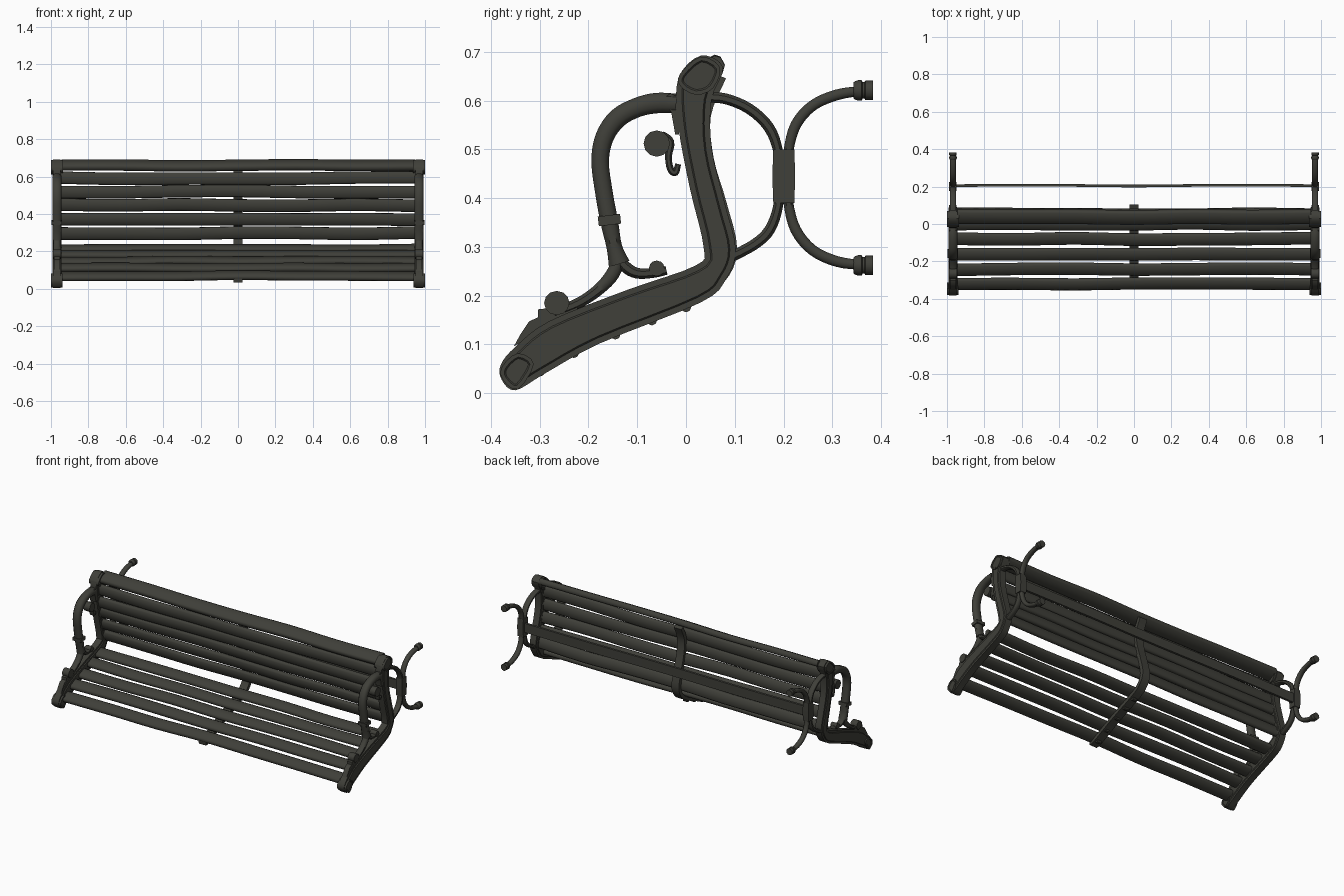
import bpy, bmesh, math, random
from mathutils import Vector

if "Cube" in bpy.data.objects:
    bpy.data.objects.remove(bpy.data.objects["Cube"])

random.seed(4)
mat = bpy.data.materials.new("dark olive paint")
mat.diffuse_color = (0.05, 0.05, 0.041, 1)
mat.use_nodes = True
mat.node_tree.nodes["Principled BSDF"].inputs["Base Color"].default_value = mat.diffuse_color


def finish(name, bm, angle=35):
    bmesh.ops.recalc_face_normals(bm, faces=bm.faces[:])
    me = bpy.data.meshes.new(name)
    bm.to_mesh(me)
    bm.free()
    ob = bpy.data.objects.new(name, me)
    bpy.context.collection.objects.link(ob)
    me.materials.append(mat)
    bpy.ops.object.select_all(action='DESELECT')
    ob.select_set(True)
    bpy.context.view_layer.objects.active = ob
    bpy.ops.object.shade_smooth_by_angle(angle=math.radians(angle))
    return ob


def spline(pts, n=4, closed=False):
    """Smooth curve through the points, of any dimension."""
    P = [Vector(p) for p in pts]
    m = len(P)
    get = (lambda i: P[i % m]) if closed else (lambda i: P[max(0, min(m - 1, i))])
    out = []
    for i in range(m if closed else m - 1):
        a, b, c, d = get(i - 1), get(i), get(i + 1), get(i + 2)
        for k in range(n):
            t = k / n
            out.append(0.5 * (2 * b + (c - a) * t + (2 * a - 5 * b + 4 * c - d) * t * t
                              + (3 * b - a - 3 * c + d) * t ** 3))
    if not closed:
        out.append(P[-1])
    return out


def bridge(bm, rings):
    n = len(rings[0])
    for a, b in zip(rings, rings[1:]):
        for i in range(n):
            bm.faces.new((a[i], a[(i + 1) % n], b[(i + 1) % n], b[i]))
    bm.faces.new(rings[0])
    bm.faces.new(rings[-1][::-1])


def ribbon(name, path, x, hx, flat=False):
    """Sweep a rounded section along (y, z, half thickness) points."""
    pts = spline([Vector(p) for p in path])
    bm = bmesh.new()
    rings = []
    for i, p in enumerate(pts):
        q, o = pts[min(i + 1, len(pts) - 1)], pts[max(i - 1, 0)]
        ty, tz = q[0] - o[0], q[1] - o[1]
        l = math.hypot(ty, tz) or 1
        ny, nz = -tz / l, ty / l
        if flat:
            sec = [(-1, -1), (1, -1), (1, 1), (-1, 1)]
        else:
            sec = [(1, .45), (.55, 1), (-.55, 1), (-1, .45), (-1, -.45), (-.55, -1), (.55, -1), (1, -.45)]
        rings.append([bm.verts.new((x + hx * u, p[0] + ny * p[2] * v, p[1] + nz * p[2] * v)) for u, v in sec])
    bridge(bm, rings)
    return finish(name, bm, 50)


def prism(name, outline, x0, x1, inset=0.0, lift=0.0):
    """Extrude a side-view outline along x, with an optional raised panel."""
    bm = bmesh.new()
    rings = [[bm.verts.new((x, p[0], p[1])) for p in outline] for x in (x0, x1)]
    bridge(bm, rings)
    bmesh.ops.recalc_face_normals(bm, faces=bm.faces[:])
    if inset:
        caps = [f for f in bm.faces if len(f.verts) > 4]
        bmesh.ops.inset_individual(bm, faces=caps, thickness=inset, depth=0)
        bmesh.ops.inset_individual(bm, faces=caps, thickness=0.003, depth=lift)
    return finish(name, bm)


def disc(y, z, r, n=12, sz=1.0):
    return [(y + r * math.cos(2 * math.pi * k / n), z + sz * r * math.sin(2 * math.pi * k / n)) for k in range(n)]


def rect(y, z, w, h, a=0.0):
    c, s = math.cos(a), math.sin(a)
    return [(y + u * w / 2 * c - v * h / 2 * s, z + u * w / 2 * s + v * h / 2 * c)
            for u, v in ((-1, -1), (1, -1), (1, 1), (-1, 1))]


def slat(name, y, z, ang, w, t):
    """Rounded plank along x with slight worn waviness."""
    c, s = math.cos(ang), math.sin(ang)
    b = 0.009
    sec = [(w/2, t/2-b), (w/2-b, t/2), (b-w/2, t/2), (-w/2, t/2-b),
           (-w/2, b-t/2), (b-w/2, -t/2), (w/2-b, -t/2), (w/2, b-t/2)]
    ctrl = [(-0.945 + 1.89 * k / 6, random.uniform(-.004, .004), random.uniform(-.003, .003)) for k in range(7)]
    bm = bmesh.new()
    rings = [[bm.verts.new((x, y + (u + du) * c - (v + dv) * s, z + (u + du) * s + (v + dv) * c)) for u, v in sec]
             for x, du, dv in spline(ctrl, 3)]
    bridge(bm, rings)
    return finish(name, bm, 50)


# slats: y, z, tilt in degrees, width, thickness
seat = [(-.32, .07, 30), (-.242, .113, 26), (-.163, .15, 23), (-.08, .186, 22), (0, .217, 22)]
back = [(.066, .298, 103), (.05, .373, 104), (.032, .448, 102), (.02, .52, 96), (.016, .592, 92)]
for i, (y, z, a) in enumerate(seat):
    slat(f"seat_slat_{i + 1}", y, z, math.radians(a), .068, .03)
for i, (y, z, a) in enumerate(back):
    slat(f"back_slat_{i + 1}", y, z, math.radians(a), .066, .03)
slat("top_rail", .038, .66, math.radians(28), .08, .036)

# centre brace under the seat and behind the back, with its nuts
ribbon("centre_brace", [(-.345, .044, .011), (-.3, .056, .011), (-.17, .118, .011), (.01, .194, .011),
                        (.07, .235, .011), (.094, .295, .011), (.072, .39, .011), (.046, .48, .011),
                        (.04, .57, .011), (.072, .65, .011)], 0, .025, True)
for i, (y, z) in enumerate([(-.3, .045), (-.23, .083), (-.145, .121), (-.07, .15), (0, .177)]):
    prism(f"brace_nut_{i + 1}", disc(y, z, .011, 8), -.014, .014)

# cast end frame outline, seen from the side
outline = spline([(-.35, .006), (-.378, .028), (-.38, .058), (-.35, .095), (-.28, .148), (-.12, .212), (.02, .262),
                  (.036, .3), (.008, .42), (-.016, .55), (-.016, .645), (.03, .692), (.076, .668),
                  (.052, .6), (.053, .5), (.08, .388), (.102, .295), (.082, .234), (.03, .186),
                  (-.177, .102), (-.29, .04)], 4, True)

for side, s in (("left", -1), ("right", 1)):
    X = .968 * s
    prism(side + "_end_frame", outline, X - .02, X + .02, .012, .005)
    prism(side + "_top_boss", spline([(-.012, .63), (-.012, .655), (.03, .69), (.07, .668), (.055, .625), (.02, .612)],
                                     3, True), .935 * s, 1.0 * s, .008, -.003)
    prism(side + "_foot_boss", spline([(-.345, .008), (-.376, .028), (-.377, .055), (-.345, .082), (-.312, .06)],
                                      3, True), .937 * s, 1.0 * s, .008, -.003)

    # armrest loop and scrolls
    ribbon(side + "_armrest", [(-.02, .594, .02), (-.06, .595, .021), (-.1, .586, .02), (-.14, .564, .02),
                               (-.167, .525, .019), (-.176, .475, .018), (-.168, .41, .018), (-.157, .35, .018),
                               (-.147, .3, .016), (-.137, .265, .022)], X, .024)
    prism(side + "_armrest_collar", rect(-.157, .355, .046, .02, .12), X - .028, X + .028)
    prism(side + "_armrest_mount", [(-.045, .605), (-.032, .615), (-.018, .608), (-.014, .53), (-.022, .53),
                                    (-.03, .575)], X - .02, X + .02)
    ribbon(side + "_front_scroll", [(-.135, .285, .012), (-.15, .245, .014), (-.18, .212, .012), (-.22, .185, .011),
                                    (-.27, .165, .011)], X, .018)
    ribbon(side + "_rear_scroll", [(-.142, .285, .01), (-.125, .26, .012), (-.1, .246, .011), (-.065, .247, .01),
                                   (-.04, .252, .009)], X, .018)
    prism(side + "_rear_scroll_curl", disc(-.06, .256, .016), X - .02, X + .02)
    prism(side + "_front_scroll_curl", disc(-.265, .185, .026, 12, .95), X - .022, X + .022)
    prism(side + "_front_leaf", [(-.353, .096), (-.34, .12), (-.322, .147), (-.303, .156), (-.303, .172), (-.285, .174),
                                 (-.225, .182), (-.22, .165), (-.27, .145)], X - .016, X + .016)
    prism(side + "_back_curl", disc(-.06, .512, .027), X - .022, X + .022)
    ribbon(side + "_back_tendril", [(-.05, .53, .008), (-.033, .515, .009), (-.036, .485, .007), (-.032, .46, .007),
                                    (-.022, .452, .007), (-.016, .47, .006)], X, .015)

    # rear mounting bracket: two back-to-back curves held by a clamp
    ribbon(side + "_inner_bracket", [(.035, .607, .011), (.08, .604, .011), (.13, .583, .011), (.17, .545, .011),
                                     (.189, .495, .01), (.191, .44, .01), (.189, .385, .01), (.172, .336, .011),
                                     (.14, .305, .011), (.085, .276, .011)], X, .017)
    ribbon(side + "_outer_bracket", [(.36, .62, .01), (.31, .612, .011), (.26, .59, .011), (.225, .55, .011),
                                     (.21, .495, .01), (.209, .44, .01), (.21, .39, .01), (.225, .335, .011),
                                     (.26, .293, .011), (.31, .27, .011), (.36, .263, .01)], X, .015)
    prism(side + "_clamp", spline([(.179, .39), (.222, .39), (.224, .445), (.222, .5), (.179, .5), (.177, .445)],
                                  1, True), X - .02, X + .02)
    # stepped knobs at the bracket tips
    for tag, z in (("upper", .621), ("lower", .262)):
        bm = bmesh.new()
        rings = []
        for y, r in ((.343, .016), (.347, .019), (.353, .021), (.36, .021), (.362, .017), (.366, .017), (.368, .02),
                     (.383, .02)):
            rings.append([bm.verts.new((X + r * math.cos(k * math.pi / 6), y, z + r * math.sin(k * math.pi / 6)))
                          for k in range(12)])
        bridge(bm, rings)
        finish(f"{side}_{tag}_knob", bm)

# flat rear bar joining the two clamps
bm = bmesh.new()
rings = [[bm.verts.new((x, y + d, z)) for y, z in ((.198, .417), (.212, .417), (.212, .473), (.198, .473))]
         for x, d in spline([(-.965, 0), (-.5, .003), (0, -.002), (.5, .003), (.965, 0)], 3)]
bridge(bm, rings)
finish("rear_bar", bm)
